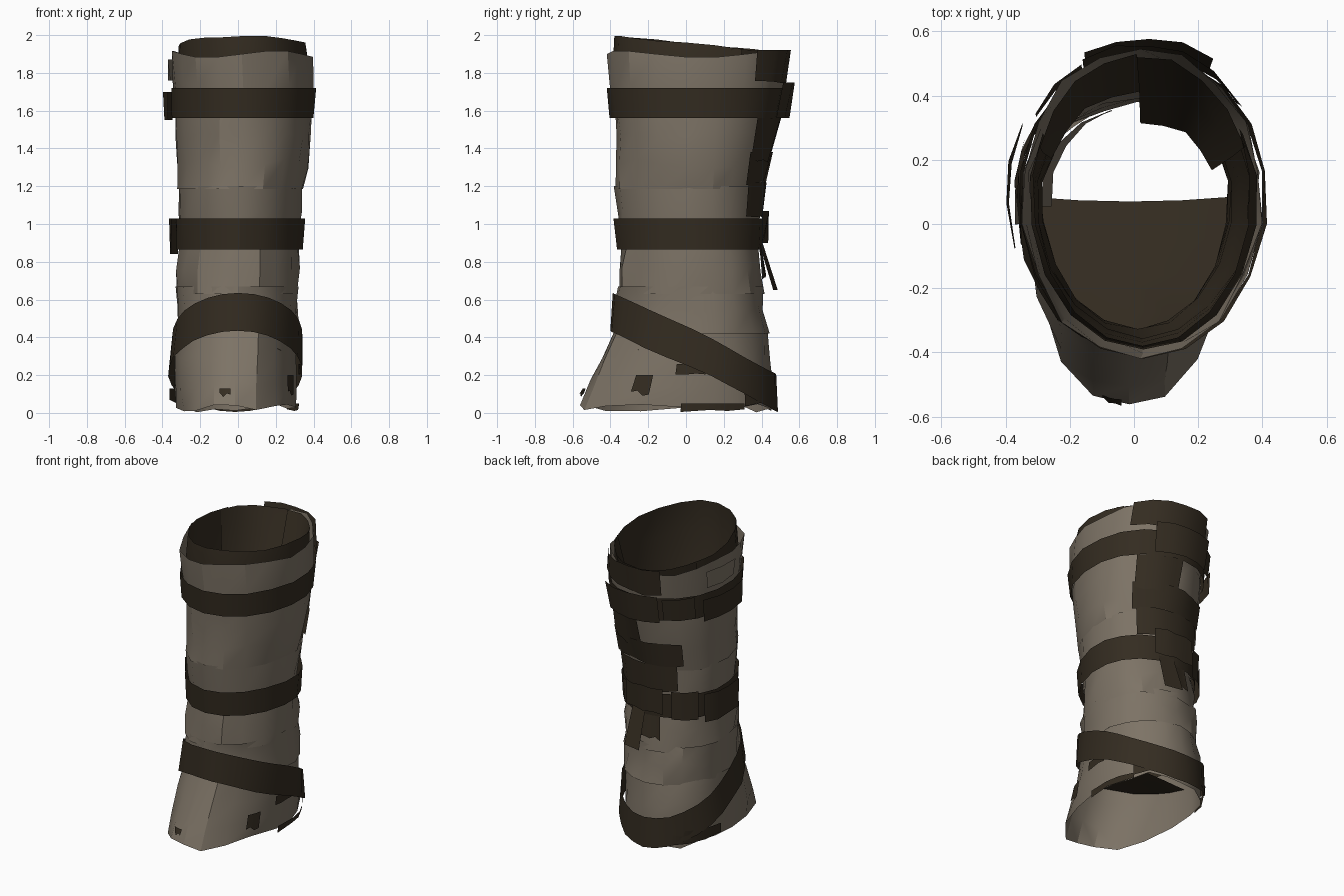
import bpy, bmesh, math, random
from mathutils import Vector

if "Cube" in bpy.data.objects:
    bpy.data.objects.remove(bpy.data.objects["Cube"])
random.seed(4)
D = math.radians


def material(name, col):
    m = bpy.data.materials.new(name)
    m.diffuse_color = (*col, 1)
    m.use_nodes = True
    m.node_tree.nodes["Principled BSDF"].inputs["Base Color"].default_value = m.diffuse_color
    return m


LIGHT = material("faded cloth", (0.205, 0.172, 0.132))
DARK = material("dark leather", (0.034, 0.025, 0.015))

# Body outline: z, x min, x max, y front, y back
ROWS = [(0.0, -.335, .305, -.58, .46), (.1, -.345, .315, -.55, .46), (.2, -.345, .315, -.50, .455),
        (.42, -.325, .315, -.38, .43), (.6, -.315, .315, -.36, .405), (.72, -.325, .325, -.36, .39),
        (.88, -.295, .315, -.33, .37), (1.1, -.31, .335, -.36, .385), (1.2, -.31, .345, -.37, .39),
        (1.4, -.315, .37, -.365, .43), (1.6, -.325, .375, -.375, .48), (1.8, -.335, .395, -.40, .515),
        (1.9, -.335, .375, -.40, .53), (2.05, -.29, .35, -.375, .545)]


def outline(z):
    z = max(0, min(2.05, z))
    for a, b in zip(ROWS, ROWS[1:]):
        if z <= b[0]:
            t = (z - a[0]) / (b[0] - a[0])
            return [p + (q - p) * t for p, q in zip(a[1:], b[1:])]


def point(th, z, off):
    """Point on the leg surface; angle 0 is front, 90 is the right side."""
    x0, x1, y0, y1 = outline(z)
    c = math.cos(th)
    mid = 0.09
    depth = (mid - y0 if c > 0 else y1 - mid) + off
    return Vector(((x0 + x1) / 2 + ((x1 - x0) / 2 + off) * math.sin(th), mid - depth * c, z))


def val(f, th):
    return f(th) if callable(f) else f


def wrap(name, z0, z1, off, mat, a0=-180, a1=180, cols=18, rows=1, jit=.008, ragged=0, off_top=None):
    """Cloth or leather sheet lying on the leg between two heights and angles."""
    closed = a1 - a0 >= 360
    n = cols if closed else cols + 1
    bm = bmesh.new()
    grid = []
    for r in range(rows + 1):
        t = r / rows
        line = []
        for i in range(n):
            th = D(a0 + (a1 - a0) * i / cols)
            lo, hi = val(z0, th), val(z1, th)
            z = lo + (hi - lo) * t
            if ragged and r == 0:
                z += random.uniform(0, ragged)
            elif 0 < r < rows:
                z += random.uniform(-.03, .03) * min(1, (hi - lo) / rows / .12)
            o = off + ((off_top if off_top is not None else off) - off) * t
            line.append(bm.verts.new(point(th, z, o + random.uniform(-jit, jit))))
        grid.append(line)
    for r in range(rows):
        for i in range(cols):
            j = (i + 1) % n
            bm.faces.new((grid[r][i], grid[r][j], grid[r + 1][j], grid[r + 1][i]))
    return finish(name, bm, mat)


def finish(name, bm, mat):
    me = bpy.data.meshes.new(name)
    bm.to_mesh(me)
    bm.free()
    ob = bpy.data.objects.new(name, me)
    bpy.context.collection.objects.link(ob)
    me.materials.append(mat)
    bpy.context.view_layer.objects.active = ob
    ob.select_set(True)
    bpy.ops.object.shade_smooth_by_angle(angle=D(28))
    ob.select_set(False)
    return ob


def rim(base):
    # Rim height: level at the front, dropping towards the back
    return lambda th: base - .045 * (1 - math.cos(th)) + .004 * math.sin(5 * th)


# Cloth sleeve, in overlapping sections
wrap("foot_cover", .0, .44, 0, LIGHT, rows=3, jit=.011, ragged=.05)
wrap("ankle_wrap", .42, .67, .004, LIGHT, rows=2, jit=.014)
wrap("lower_shin_wrap", .63, .90, .004, LIGHT, rows=2, jit=.015)
wrap("middle_shin_wrap", .88, 1.20, .004, LIGHT, rows=2, jit=.01)
wrap("upper_shin_wrap", 1.185, 1.60, .010, LIGHT, rows=3, jit=.012)
wrap("top_cuff", 1.57, lambda th: 1.90 + .018 * math.sin(3 * th), .006, LIGHT, rows=2, off_top=.018, jit=.01)

# Dark lining: snug at the front, sagging inwards at the back right
wrap("front_lining", .40, rim(1.995), -.022, DARK, -118, 118, cols=12, rows=8, off_top=-.004, jit=.003)
wrap("back_right_lining", 1.40, rim(1.995), -.11, DARK, 110, 182, cols=4, rows=2, off_top=-.006, jit=.006)
wrap("back_left_lining", 1.55, rim(1.995), -.05, DARK, 182, 250, cols=4, rows=2, off_top=-.006, jit=.006)
# Cloth fold pushed inwards at the ankle
wrap("inner_fold_left", .45, .85, -.06, LIGHT, 195, 275, cols=4, rows=1, off_top=-.012)

# Straps round the leg
wrap("upper_strap", 1.56, 1.72, .030, DARK, jit=.004)
wrap("lower_strap", .865, 1.03, .030, DARK, jit=.004)


def ankle(d):
    # Diagonal strap: high over the instep, low round the heel
    return lambda th: .32 + .215 * math.cos(th) + d


wrap("ankle_strap", ankle(-.10), ankle(.10), .026, DARK, cols=26, jit=.006)

# Patched leather panel up the back
for k, (z0, z1, a0, a1) in enumerate([(1.73, 1.92, 128, 208), (1.32, 1.56, 135, 180), (1.20, 1.38, 133, 222),
                                      (1.03, 1.22, 137, 215), (.70, .88, 165, 195)]):
    wrap("back_patch_%d" % (k + 1), z0, z1, .029, DARK, a0, a1, cols=5, jit=.008, ragged=.03)

# Strap overlaps at the back and the loose end below them
wrap("upper_back_overlap", 1.56, 1.75, .075, DARK, 150, 205, cols=4, jit=.012)
wrap("lower_back_overlap", .90, 1.07, .06, DARK, 155, 200, cols=4, jit=.012)
wrap("loose_strap_end", .65, .92, .085, DARK, 160, 178, cols=1, jit=.004, off_top=.03)

# Fastening tabs on the left side
for k, (z0, z1, o) in enumerate([(1.55, 1.70, .07), (.84, 1.03, .06)]):
    wrap("side_tab_%d" % (k + 1), z0, z1, o, DARK, -118, -72, cols=3, jit=.01)
    wrap("rear_tab_%d" % (k + 1), z0 + .02, z1 + .02, .045, DARK, -152, -124, cols=2, jit=.01)
wrap("cuff_tab", 1.76, 1.87, .035, LIGHT, -112, -80, cols=2, jit=.006)

# Dark patches where the lining shows through the foot cover
for k, (z0, z1, a0, a1) in enumerate([(.08, .13, -14, -4), (.09, .20, 54, 64), (.20, .26, 76, 92),
                                      (.0, .05, 80, 125)]):
    wrap("worn_patch_%d" % (k + 1), z0, z1, .014, DARK, a0, a1, cols=3, jit=.003, ragged=.03)
wrap("heel_binding", .02, .13, .016, DARK, 125, 262, cols=8, jit=.01, ragged=.05)

# Dark inner floor running from the instep back to the middle of the foot
bm = bmesh.new()
rows = []
for r in range(5):
    y = .07 - .46 * r / 4
    z = .27 + .12 * r / 4
    x0, x1, yf, yb = outline(z)
    w = (x1 - x0) / 2 * math.sqrt(max(.01, 1 - ((.09 - y) / (.09 - yf)) ** 2)) * .98
    rows.append([bm.verts.new(((x0 + x1) / 2 + w * a, y + .015 * a * a * (r == 0), z - .02 * a * a))
                 for a in (-1, -.5, 0, .5, 1)])
for a, b in zip(rows, rows[1:]):
    for i in range(4):
        bm.faces.new((a[i], b[i], b[i + 1], a[i + 1]))
finish("inner_floor", bm, DARK)
